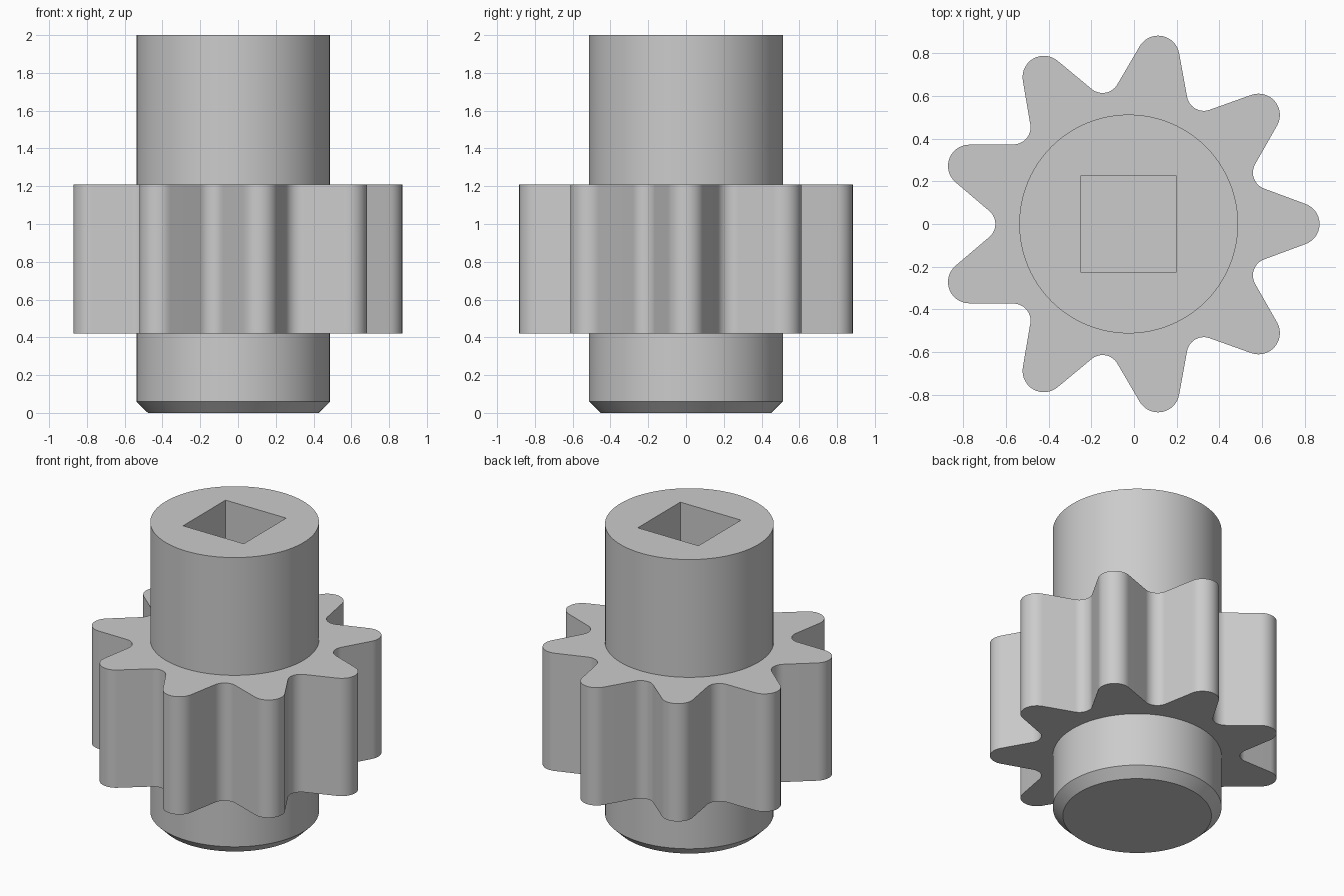
import bpy, bmesh
from math import sin, cos, pi, radians, atan2, asin, hypot

AXIS_X = -0.025
TEETH = 9
TIP_R, ROOT_R = 0.895, 0.625          # outer and valley radii
TIP_ROUND, ROOT_ROUND = 0.10, 0.08    # rounding of tips and valleys
ARC = 14

if "Cube" in bpy.data.objects:
    bpy.data.objects.remove(bpy.data.objects["Cube"], do_unlink=True)

steel = bpy.data.materials.new("plain_grey")
steel.use_nodes = True
steel.diffuse_color = (0.6, 0.6, 0.6, 1)
steel.node_tree.nodes["Principled BSDF"].inputs["Base Color"].default_value = (0.6, 0.6, 0.6, 1)


def stacked_solid(name, rings):
    """Solid through a list of (outline, height) sections, capped at both ends."""
    bm = bmesh.new()
    loops = [[bm.verts.new((x, y, z)) for x, y in outline] for outline, z in rings]
    n = len(loops[0])
    for low, high in zip(loops, loops[1:]):
        for i in range(n):
            j = (i + 1) % n
            bm.faces.new((low[i], low[j], high[j], high[i]))
    bm.faces.new(loops[0][::-1])
    bm.faces.new(loops[-1])
    mesh = bpy.data.meshes.new(name)
    bm.to_mesh(mesh)
    bm.free()
    obj = bpy.data.objects.new(name, mesh)
    obj.location.x = AXIS_X
    bpy.context.collection.objects.link(obj)
    mesh.materials.append(steel)
    return obj


def circle(radius, sides=96):
    return [(radius * cos(2 * pi * i / sides), radius * sin(2 * pi * i / sides)) for i in range(sides)]


def arc(dist, turn, radius, start, end):
    """Arc about a centre at polar position (dist, turn)."""
    cx, cy = dist * cos(turn), dist * sin(turn)
    angles = [start + (end - start) * i / ARC for i in range(ARC + 1)]
    return [(cx + radius * cos(a), cy + radius * sin(a)) for a in angles]


def gear_outline():
    """Rounded tips and valleys joined by straight tangent flanks."""
    half = pi / TEETH
    tip_d, root_d = TIP_R - TIP_ROUND, ROOT_R + ROOT_ROUND
    dx, dy = root_d * cos(half) - tip_d, root_d * sin(half)
    normal = atan2(dy, dx) + asin((TIP_ROUND + ROOT_ROUND) / hypot(dx, dy)) - pi / 2
    points = []
    for k in range(TEETH):
        turn = 2 * half * k
        points += arc(tip_d, turn, TIP_ROUND, turn - normal, turn + normal)
        valley = turn + half
        sweep = normal - half
        points += arc(root_d, valley, ROOT_ROUND, valley + pi + sweep, valley + pi - sweep)
    return points


# Shaft with chamfered foot
shaft = stacked_solid("shaft", [(circle(0.452), 0), (circle(0.513), 0.06), (circle(0.513), 2)])

# Square socket cut into the top of the shaft
h = 0.225
square = [(-h, -h), (h, -h), (h, h), (-h, h)]
cutter = stacked_solid("socket_cutter", [(square, 1.2), (square, 2.1)])
cutter.hide_render = True
cut = shaft.modifiers.new("socket", 'BOOLEAN')
cut.operation = 'DIFFERENCE'
cut.solver = 'EXACT'
cut.object = cutter
bpy.context.view_layer.objects.active = shaft
bpy.ops.object.modifier_apply(modifier=cut.name)
bpy.data.objects.remove(cutter, do_unlink=True)

# Toothed wheel
outline = gear_outline()
wheel = stacked_solid("gear_wheel", [(outline, 0.42), (outline, 1.21)])

# Smooth round surfaces, crisp edges
for obj in (shaft, wheel):
    bpy.ops.object.select_all(action='DESELECT')
    obj.select_set(True)
    bpy.context.view_layer.objects.active = obj
    bpy.ops.object.shade_smooth_by_angle(angle=radians(30))
